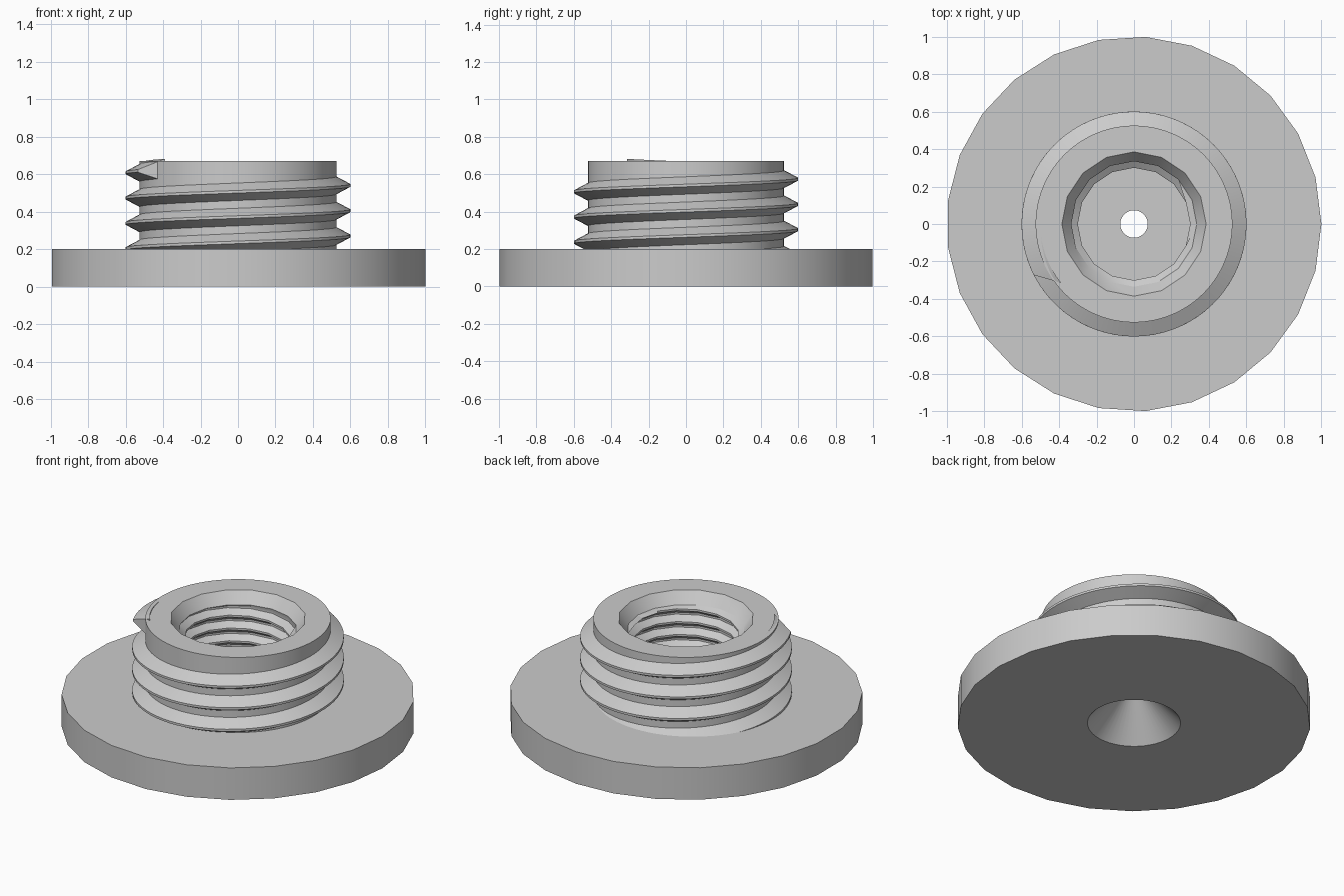
import bpy, bmesh
from math import sin, cos, tau, radians

cube = bpy.data.objects.get("Cube")
if cube:
    bpy.data.objects.remove(cube)

grey = bpy.data.materials.new("plain grey")
grey.use_nodes = True
grey.diffuse_color = (0.6, 0.6, 0.6, 1)
grey.node_tree.nodes["Principled BSDF"].inputs["Base Color"].default_value = grey.diffuse_color

FLANGE_TOP, BODY_TOP = 0.2, 0.67
SINK = 0.19           # collar and bore start just inside the flange


def polar(bm, r, a, z):
    return bm.verts.new((r * cos(a), r * sin(a), z))


def ring(bm, r, z, n):
    return [polar(bm, r, tau * i / n, z) for i in range(n)]


def join(bm, a, b, closed=True):
    """Quads between two rows of vertices."""
    n = len(a)
    for i in range(n if closed else n - 1):
        j = (i + 1) % n
        bm.faces.new((a[i], a[j], b[j], b[i]))


def weld(bm):
    bmesh.ops.remove_doubles(bm, verts=bm.verts[:], dist=0.0001)


def fill_flat(bm, z):
    """Close the flat ring left between the open loops at height z."""
    edges = [e for e in bm.edges if e.is_boundary
             and all(abs(v.co.z - z) < 0.0005 for v in e.verts)]
    bmesh.ops.triangle_fill(bm, edges=edges, use_beauty=True)


def finish(bm, name):
    bmesh.ops.recalc_face_normals(bm, faces=bm.faces[:])
    mesh = bpy.data.meshes.new(name)
    bm.to_mesh(mesh)
    bm.free()
    mesh.materials.append(grey)
    obj = bpy.data.objects.new(name, mesh)
    bpy.context.collection.objects.link(obj)
    bpy.ops.object.select_all(action='DESELECT')
    obj.select_set(True)
    bpy.context.view_layer.objects.active = obj
    bpy.ops.object.shade_smooth_by_angle(angle=radians(20))


# Flange with a countersunk hole from below
bm = bmesh.new()
join(bm, ring(bm, 1, 0, 25), ring(bm, 1, FLANGE_TOP, 25))
join(bm, ring(bm, 0.264, 0, 48), ring(bm, 0.073, FLANGE_TOP, 48))
fill_flat(bm, 0)
fill_flat(bm, FLANGE_TOP)
finish(bm, "flange")

# Collar: round outside, faceted threaded bore with a lead-in chamfer
bm = bmesh.new()
join(bm, ring(bm, 0.525, SINK, 96), ring(bm, 0.525, BODY_TOP, 96))
SIDES, PITCH, THREAD_TOP, MOUTH = 16, 0.08, 0.6, 0.335
join(bm, ring(bm, MOUTH, THREAD_TOP, SIDES), ring(bm, 0.385, BODY_TOP, SIDES))
profile = [(0.3, 0), (0.3, 0.15), (0.34, 0.5), (0.34, 0.65)]
previous = None
for turn in range(-1, 7):
    for radius, part in profile:
        row = []
        for i in range(SIDES + 1):
            z = SINK + PITCH * (turn + part + i / SIDES)
            inside = SINK < z < THREAD_TOP
            z = min(max(z, SINK), THREAD_TOP)
            row.append(polar(bm, radius if inside else MOUTH, tau * i / SIDES, z))
        if previous:
            join(bm, previous, row, closed=False)
        previous = row
weld(bm)
fill_flat(bm, SINK)
fill_flat(bm, BODY_TOP)
finish(bm, "threaded_collar")

# Outer screw thread: a ridge swept up the collar, ending in a slanted cut
bm = bmesh.new()
RISE = 0.135
root_end = 3 * tau + radians(219)
crest_end = 3 * tau + radians(207)
steps = 270
previous = None
for s in range(steps + 1):
    section = []
    for r, dz in [(0.5, -0.06), (0.6, -0.007), (0.6, 0.007), (0.5, 0.06)]:
        a = min(root_end * s / steps, crest_end if r > 0.55 else root_end)
        section.append(polar(bm, r, a, RISE * (1 + a / tau) + dz))
    if previous:
        join(bm, previous, section)
    if s in (0, steps):
        bm.faces.new(section)
    previous = section
weld(bm)
finish(bm, "outer_thread")
